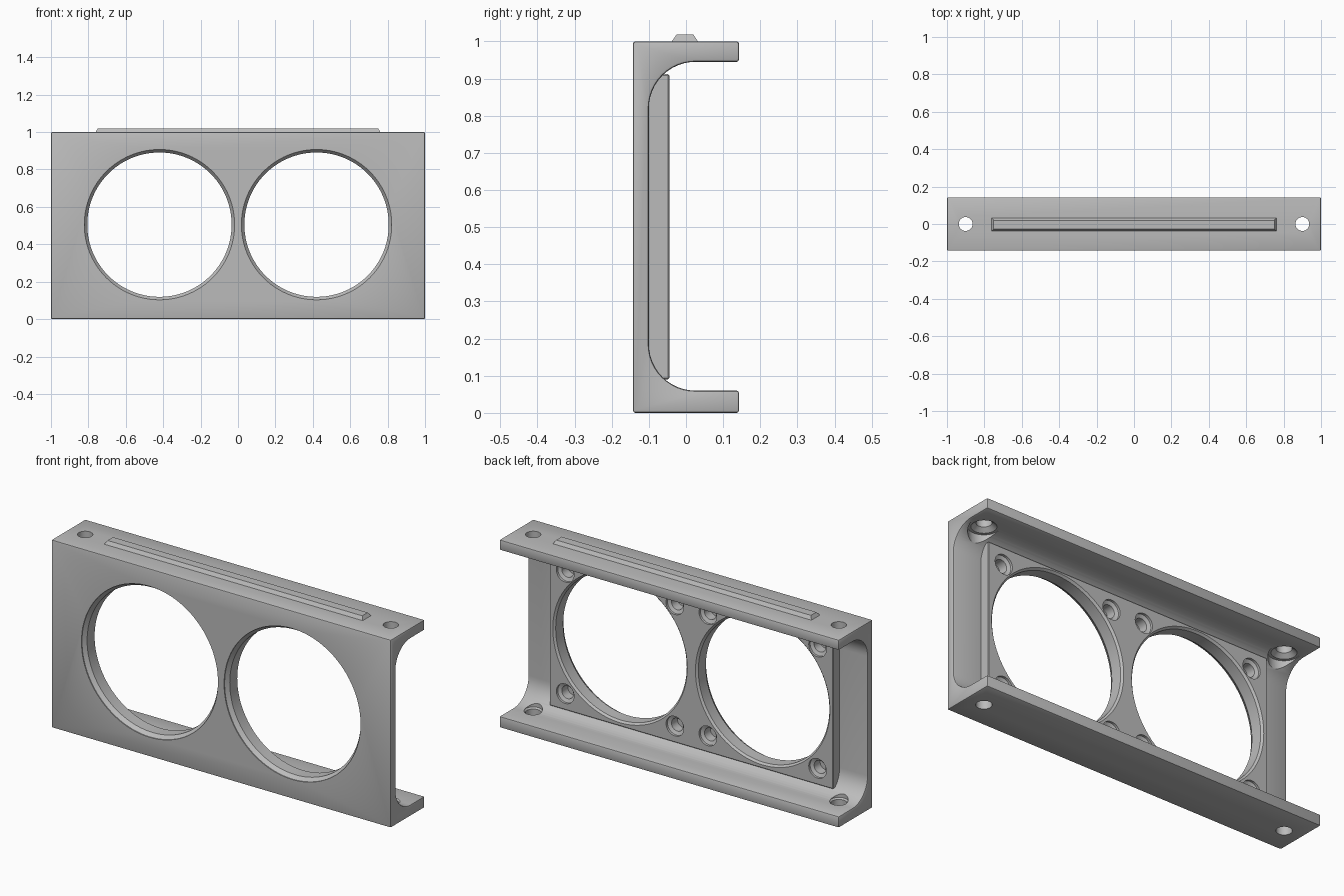
import bpy, bmesh
from math import sin, cos, pi, radians
from mathutils import Matrix, Vector

if "Cube" in bpy.data.objects:
    bpy.data.objects.remove(bpy.data.objects["Cube"])

grey = bpy.data.materials.new("plain grey")
grey.use_nodes = True
colour = (0.5, 0.5, 0.5, 1)
grey.diffuse_color = colour
grey.node_tree.nodes["Principled BSDF"].inputs["Base Color"].default_value = colour


def make(name, bm):
    bmesh.ops.recalc_face_normals(bm, faces=bm.faces)
    mesh = bpy.data.meshes.new(name)
    bm.to_mesh(mesh)
    bm.free()
    mesh.materials.append(grey)
    ob = bpy.data.objects.new(name, mesh)
    bpy.context.collection.objects.link(ob)
    return ob


def apply(ob, kind, **settings):
    mod = ob.modifiers.new(kind, kind)
    for key, value in settings.items():
        setattr(mod, key, value)
    bpy.ops.object.select_all(action="DESELECT")
    bpy.context.view_layer.objects.active = ob
    ob.select_set(True)
    bpy.ops.object.modifier_apply(modifier=mod.name)


def combine(ob, other, operation):
    other.hide_render = True
    apply(ob, "BOOLEAN", object=other, operation=operation, solver="EXACT")
    bpy.data.objects.remove(other)


def prism(name, profile, half):
    # Extrude a (y, z) profile along x
    bm = bmesh.new()
    face = bm.faces.new([bm.verts.new((-half, y, z)) for y, z in profile])
    ext = bmesh.ops.extrude_face_region(bm, geom=[face])["geom"]
    bmesh.ops.translate(bm, vec=(2 * half, 0, 0),
                        verts=[v for v in ext if isinstance(v, bmesh.types.BMVert)])
    return make(name, bm)


def lathe(bm, profile, matrix, sides):
    # Closed solid of revolution from (radius, height) pairs
    rings = [[bm.verts.new(matrix @ Vector((r * cos(2 * pi * i / sides),
                                            r * sin(2 * pi * i / sides), h)))
              for i in range(sides)] for r, h in profile]
    for a, b in zip(rings, rings[1:]):
        for i in range(sides):
            j = (i + 1) % sides
            bm.faces.new((a[i], a[j], b[j], b[i]))
    bm.faces.new(rings[0][::-1])
    bm.faces.new(rings[-1])


# Channel body: front wall with two flanges and filleted inner corners
R = 0.125
arc = [i * pi / 24 for i in range(13)]
low = [(0.025 - R * sin(a), 0.06 + R - R * cos(a)) for a in arc]
high = [(y, 1.005 - z) for y, z in reversed(low)]
channel = prism("fan_bracket", [(-0.143, 0), (0.143, 0), (0.143, 0.06)] + low + high
                + [(0.143, 0.945), (0.143, 1), (-0.143, 1)], 1)
apply(channel, "BEVEL", width=0.007, segments=2, limit_method="ANGLE",
      angle_limit=radians(40))

# Raised pad behind the wall
pad = prism("rear_pad", [(-0.125, 0.09), (-0.045, 0.09), (-0.045, 0.912), (-0.125, 0.912)], 0.835)
apply(pad, "BEVEL", width=0.004, segments=1)
combine(channel, pad, "UNION")

# All openings in one cutter; y-facing lathes use local z = world y
bm = bmesh.new()
turn = Matrix.Rotation(-pi / 2, 4, "X")
fan = [(0.402, -0.2), (0.402, -0.138), (0.386, -0.118), (0.386, -0.055),
       (0.398, -0.043), (0.398, 0.0)]
screw = [(0.034, -0.115), (0.034, -0.065), (0.052, -0.057), (0.052, -0.02)]
top_hole = [(0.075, 0.7), (0.075, 0.945), (0.06, 0.945), (0.037, 0.965), (0.037, 1.1)]
bottom_hole = [(0.038, -0.1), (0.038, 0.053), (0.045, 0.061), (0.045, 0.1)]
for side in (-1, 1):
    lathe(bm, fan, Matrix.Translation((0.42 * side, 0, 0.505)) @ turn, 96)
    for dx in (-0.323, 0.323):
        for dz in (-0.323, 0.323):
            lathe(bm, screw, Matrix.Translation((0.42 * side + dx, 0, 0.5 + dz)) @ turn, 32)
    for hole in (top_hole, bottom_hole):
        lathe(bm, hole, Matrix.Translation((0.9 * side, 0, 0)), 40)
combine(channel, make("opening_cutter", bm), "DIFFERENCE")

# Tapered rail on top
bm = bmesh.new()
bmesh.ops.create_cube(bm, size=1)
for v in bm.verts:
    top = v.co.z > 0
    v.co = (v.co.x * (1.50 if top else 1.524), v.co.y * (0.046 if top else 0.072) - 0.003,
            1.018 if top else 0.999)
rail = make("top_rail", bm)

# Smooth curves, keep edges crisp
bpy.ops.object.select_all(action="DESELECT")
for ob in (channel, rail):
    ob.select_set(True)
bpy.context.view_layer.objects.active = channel
bpy.ops.object.shade_smooth_by_angle(angle=radians(25))
